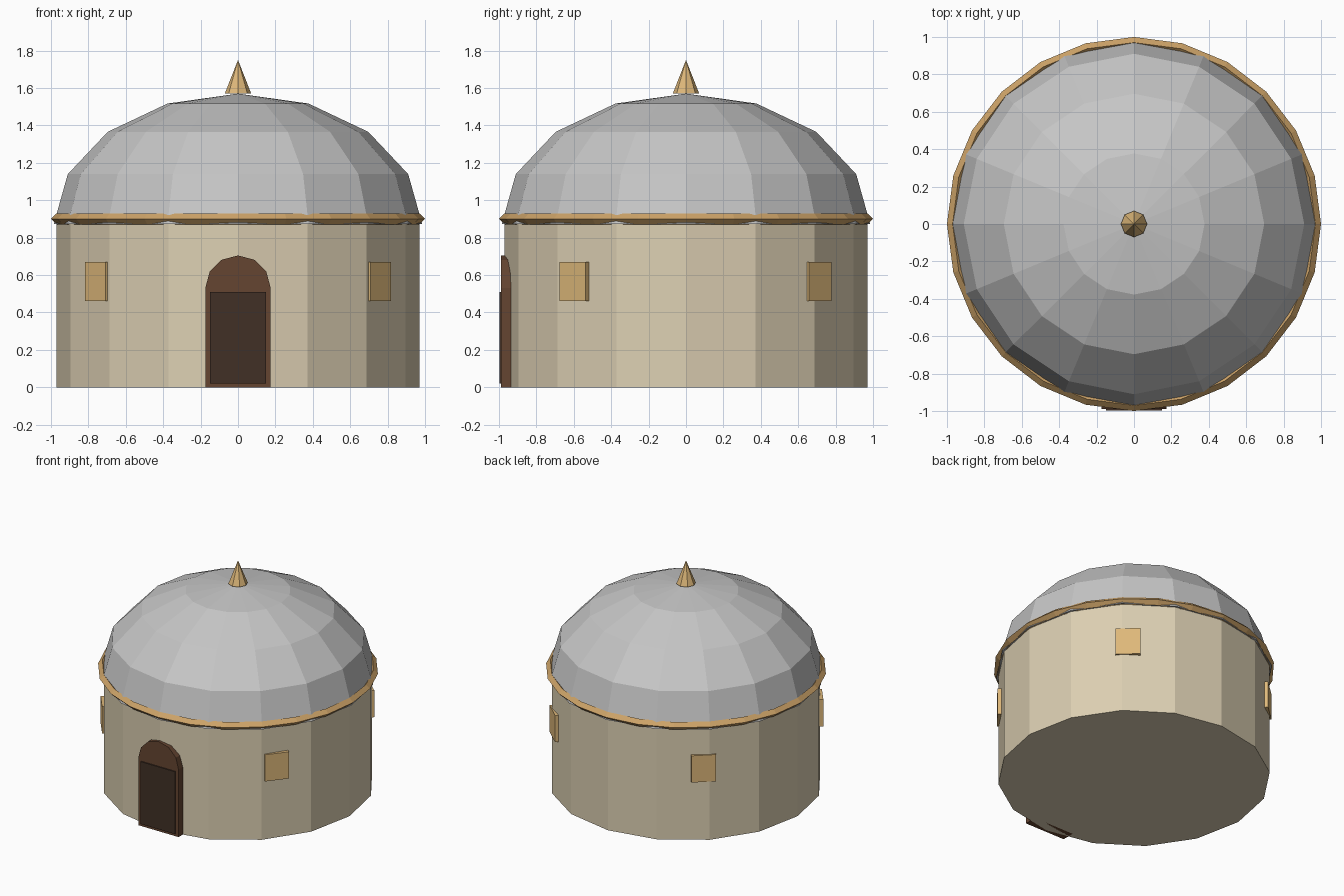
import bpy, bmesh, math
from mathutils import Matrix

default = bpy.data.objects.get("Cube")
if default:
    bpy.data.objects.remove(default, do_unlink=True)


def material(name, *srgb):
    """Flat colour from 0-255 sRGB values."""
    lin = [((c / 255 + 0.055) / 1.055) ** 2.4 for c in srgb] + [1]
    mat = bpy.data.materials.new(name)
    mat.use_nodes = True
    mat.diffuse_color = lin
    mat.node_tree.nodes["Principled BSDF"].inputs["Base Color"].default_value = lin
    return mat


plaster = material("sand plaster", 220, 207, 178)
slate = material("dome grey", 198, 198, 198)
bronze = material("trim bronze", 205, 163, 104)
gold = material("pale gold", 222, 184, 122)
frame_brown = material("frame brown", 101, 69, 49)
door_brown = material("door brown", 65, 48, 38)


def finish(name, bm, mat):
    bmesh.ops.recalc_face_normals(bm, faces=bm.faces[:])
    mesh = bpy.data.meshes.new(name)
    bm.to_mesh(mesh)
    bm.free()
    mesh.materials.append(mat)
    obj = bpy.data.objects.new(name, mesh)
    bpy.context.collection.objects.link(obj)
    return obj


def lathe(name, profile, sides, mat, closed=False):
    """Turn (radius, z) points around z; radius 0 makes a pole, open ends are capped."""
    bm = bmesh.new()
    rings = []
    for r, z in profile:
        if r == 0:
            rings.append([bm.verts.new((0, 0, z))] * sides)
            continue
        angles = [math.tau * i / sides for i in range(sides)]
        rings.append([bm.verts.new((r * math.cos(a), r * math.sin(a), z)) for a in angles])
    pairs = list(zip(rings, rings[1:]))
    if closed:
        pairs.append((rings[-1], rings[0]))
    for low, high in pairs:
        for i in range(sides):
            j = (i + 1) % sides
            quad = dict.fromkeys((low[i], low[j], high[j], high[i]))
            bm.faces.new(list(quad))
    if not closed:
        for ring in (rings[0], rings[-1]):
            if ring[0] != ring[1]:
                bm.faces.new(ring)
    return finish(name, bm, mat)


def box(name, size, matrix, mat):
    bm = bmesh.new()
    bmesh.ops.create_cube(bm, size=1, matrix=matrix @ Matrix.Diagonal((*size, 1)))
    return finish(name, bm, mat)


# Round building: wall, dome, rim moulding and finial
lathe("wall", [(0.97, 0), (0.97, 0.89)], 16, plaster)

dome_base, dome_height, dome_radius = 0.873, 0.697, 0.985
steps = [math.pi / 8 * i for i in range(4)]
dome = [(dome_radius * math.cos(a), dome_base + dome_height * math.sin(a)) for a in steps]
lathe("dome", dome + [(0, dome_base + dome_height)], 16, slate)

lathe("rim_moulding", [(1, 0.9), (0.97, 0.93), (0.94, 0.9), (0.97, 0.87)], 24, bronze, closed=True)
lathe("finial", [(0.07, 1.572), (0, 1.75)], 8, gold)

# Arched door frame, extruded back into the wall
half, spring = 0.175, 0.53
arch = [(half * math.cos(math.pi * i / 6), spring + half * math.sin(math.pi * i / 6)) for i in range(7)]
outline = [(half, 0)] + arch + [(-half, 0)]
bm = bmesh.new()
front = bm.faces.new([bm.verts.new((x, -0.988, z)) for x, z in outline])
back = bmesh.ops.extrude_face_region(bm, geom=[front], use_keep_orig=True)["geom"]
bmesh.ops.translate(bm, vec=(0, 0.1, 0), verts=[v for v in back if isinstance(v, bmesh.types.BMVert)])
finish("door_frame", bm, frame_brown)

box("door", (0.3, 0.06, 0.49), Matrix.Translation((0, -0.967, 0.265)), door_brown)

# Window panels, placed around the wall as mirrored pairs
for place, turn in (("front", 0.9), ("back", 2.4)):
    for side, sign in (("left", 1), ("right", -1)):
        spot = Matrix.Rotation(sign * turn, 4, "Z") @ Matrix.Translation((0, -0.95, 0.565))
        box(f"{place}_{side}_window", (0.178, 0.05, 0.21), spot, gold)
